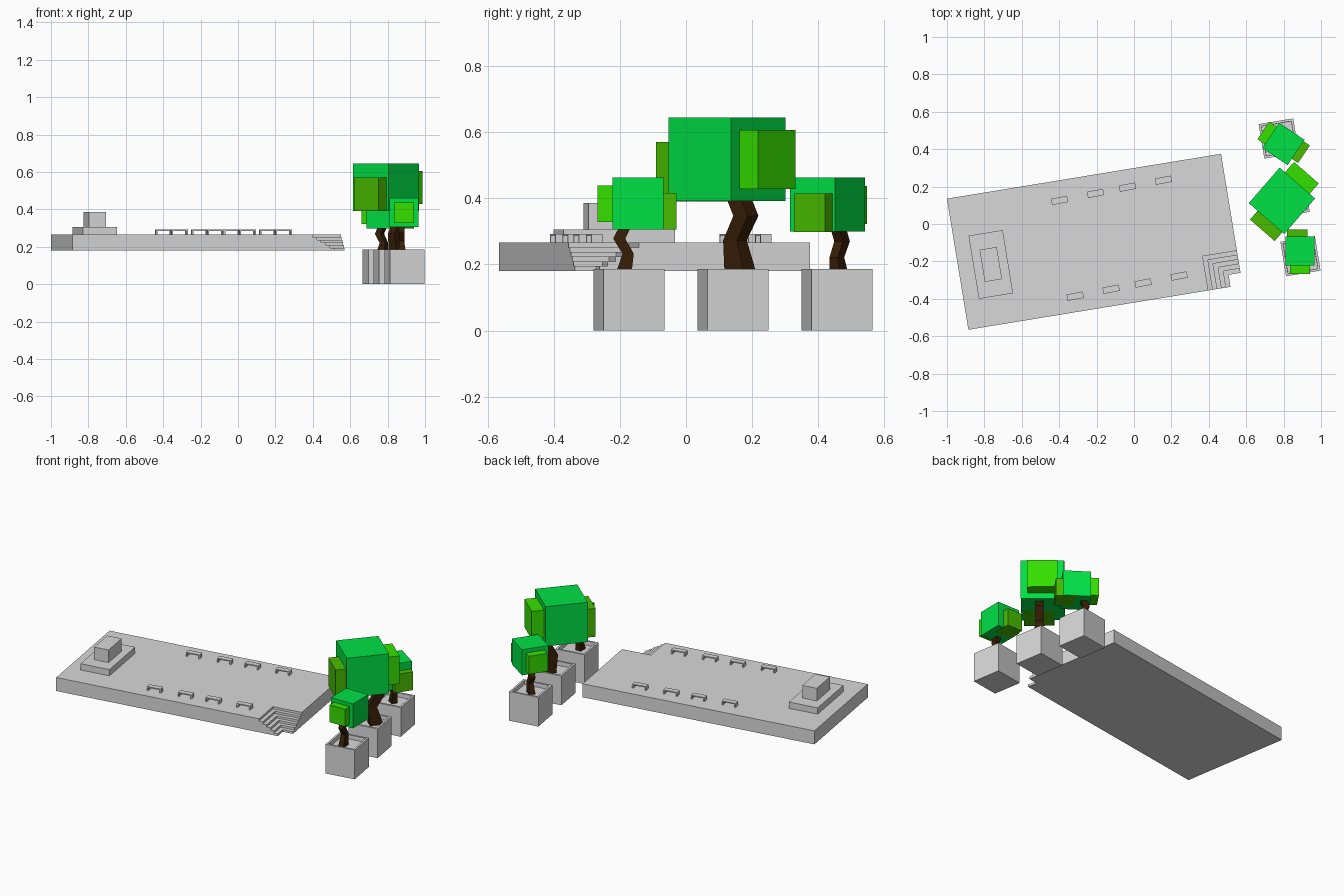
import bpy, bmesh
from math import radians
from mathutils import Matrix

old = bpy.data.objects.get("Cube")
if old:
    bpy.data.objects.remove(old, do_unlink=True)


def material(name, rgb):
    m = bpy.data.materials.new(name)
    m.use_nodes = True
    m.diffuse_color = (*rgb, 1)
    m.node_tree.nodes["Principled BSDF"].inputs["Base Color"].default_value = (*rgb, 1)
    return m


stone = material("grey stone", (0.69, 0.69, 0.69))
leaf = material("leaf green", (0, 0.75, 0.06))
lime = material("bright lime", (0.035, 0.75, 0))
olive = material("olive green", (0.065, 0.5, 0))
bark = material("dark bark", (0.038, 0.013, 0.002))


def frame(x, y, z=0, angle=0, scale=1):
    return (Matrix.Translation((x, y, z)) @ Matrix.Rotation(radians(angle), 4, "Z")
            @ Matrix.Scale(scale, 4))


def finish(name, bm, mat, matrix):
    bmesh.ops.recalc_face_normals(bm, faces=bm.faces)
    mesh = bpy.data.meshes.new(name)
    bm.to_mesh(mesh)
    bm.free()
    mesh.materials.append(mat)
    ob = bpy.data.objects.new(name, mesh)
    ob.matrix_world = matrix
    bpy.context.collection.objects.link(ob)


def add_box(bm, size, x, y, z):
    """Box whose base centre is at x, y, z."""
    m = Matrix.Translation((x, y, z + size[2] / 2)) @ Matrix.Diagonal((*size, 1))
    bmesh.ops.create_cube(bm, size=1, matrix=m)


def box(name, size, x, y, z, mat, matrix):
    bm = bmesh.new()
    add_box(bm, size, x, y, z)
    finish(name, bm, mat, matrix)


# Plaza slab, stacked in layers whose notched corner forms the stairs
TURN = 9.3
plaza = frame(-0.21, -0.095, 0, TURN)
hx, hy, base, top, steps = 0.7425, 0.355, 0.18, 0.266, 6
rise = (top - base) / steps
bm = bmesh.new()
for k in range(steps):
    n = 0.065 + 0.024 * k
    z = base + rise * k
    outline = [(-hx, -hy), (hx - n, -hy), (hx - n, n - hy), (hx, n - hy), (hx, hy), (-hx, hy)]
    face = bm.faces.new([bm.verts.new((x, y, z)) for x, y in outline])
    out = bmesh.ops.extrude_face_region(bm, geom=[face], use_keep_orig=True)
    moved = [g for g in out["geom"] if isinstance(g, bmesh.types.BMVert)]
    bmesh.ops.translate(bm, verts=moved, vec=(0, 0, rise))
finish("plaza_with_stairs", bm, stone, plaza)

# Monument
box("monument_plinth", (0.185, 0.342, 0.04), -0.568, -0.03, top, stone, plaza)
box("monument_block", (0.093, 0.174, 0.08), -0.568, -0.03, top + 0.04, stone, plaza)

# Benches in two rows
for row, side in (("back", 0.253), ("front", -0.266)):
    for i, u in enumerate((-0.15, 0.046, 0.22, 0.416)):
        bm = bmesh.new()
        add_box(bm, (0.088, 0.034, 0.007), 0, 0, 0.019)
        for s in (-1, 1):
            add_box(bm, (0.008, 0.034, 0.019), s * 0.04, 0, 0)
        spot = plaza @ frame(u, side + 0.03 * u, top, 1.5)
        finish(f"{row}_bench_{i + 1}", bm, stone, spot)


def planter(name, x, y):
    """Open box with a flat rim and a sunken floor."""
    bm = bmesh.new()
    add_box(bm, (0.187, 0.187, 0.186), 0, 0, 0)
    bm.normal_update()
    lid = max(bm.faces, key=lambda f: f.calc_center_median().z)
    bmesh.ops.inset_region(bm, faces=[lid], thickness=0.018)
    bmesh.ops.inset_region(bm, faces=[lid], thickness=0.001)
    bmesh.ops.translate(bm, verts=lid.verts, vec=(0, 0, -0.026))
    finish(name, bm, stone, frame(x, y, 0, TURN))


def tree(name, x, y, z, angle, scale):
    """Tree whose origin is the centre of the crown's underside."""
    m = frame(x, y, z, angle, scale)
    box(name + "_crown", (0.155, 0.155, 0.156), 0, 0, 0, leaf, m)
    box(name + "_bright_foliage", (0.108, 0.108, 0.11), 0, -0.069, 0.022, lime, m)
    box(name + "_olive_foliage", (0.108, 0.108, 0.111), -0.015, 0.062, -0.001, olive, m)
    # Crooked trunk: rings given as height, sideways shift, width, depth
    bm = bmesh.new()
    last = None
    for h, shift, w, d in ((-0.15, -0.046, 0.036, 0.05), (-0.118, -0.04, 0.034, 0.044),
                           (-0.074, -0.03, 0.028, 0.034), (-0.028, -0.057, 0.03, 0.036),
                           (0.005, -0.04, 0.03, 0.036)):
        ring = [bm.verts.new((-0.012 + a * w / 2, shift + b * d / 2, h))
                for a, b in ((-1, -1), (1, -1), (1, 1), (-1, 1))]
        if last:
            for i in range(4):
                j = (i + 1) % 4
                bm.faces.new((last[i], last[j], ring[j], ring[i]))
        else:
            bm.faces.new(ring)
        last = ring
    bm.faces.new(last)
    finish(name + "_trunk", bm, bark, m)


# Row of planted trees
for name, px, py in (("front", 0.89, -0.172), ("middle", 0.832, 0.142), ("back", 0.774, 0.457)):
    planter(name + "_planter", px, py)
tree("front_tree", 0.888, -0.145, 0.306, 0, 1)
tree("middle_tree", 0.791, 0.124, 0.392, 139, 1.62)
tree("back_tree", 0.799, 0.428, 0.299, -124, 1.05)
